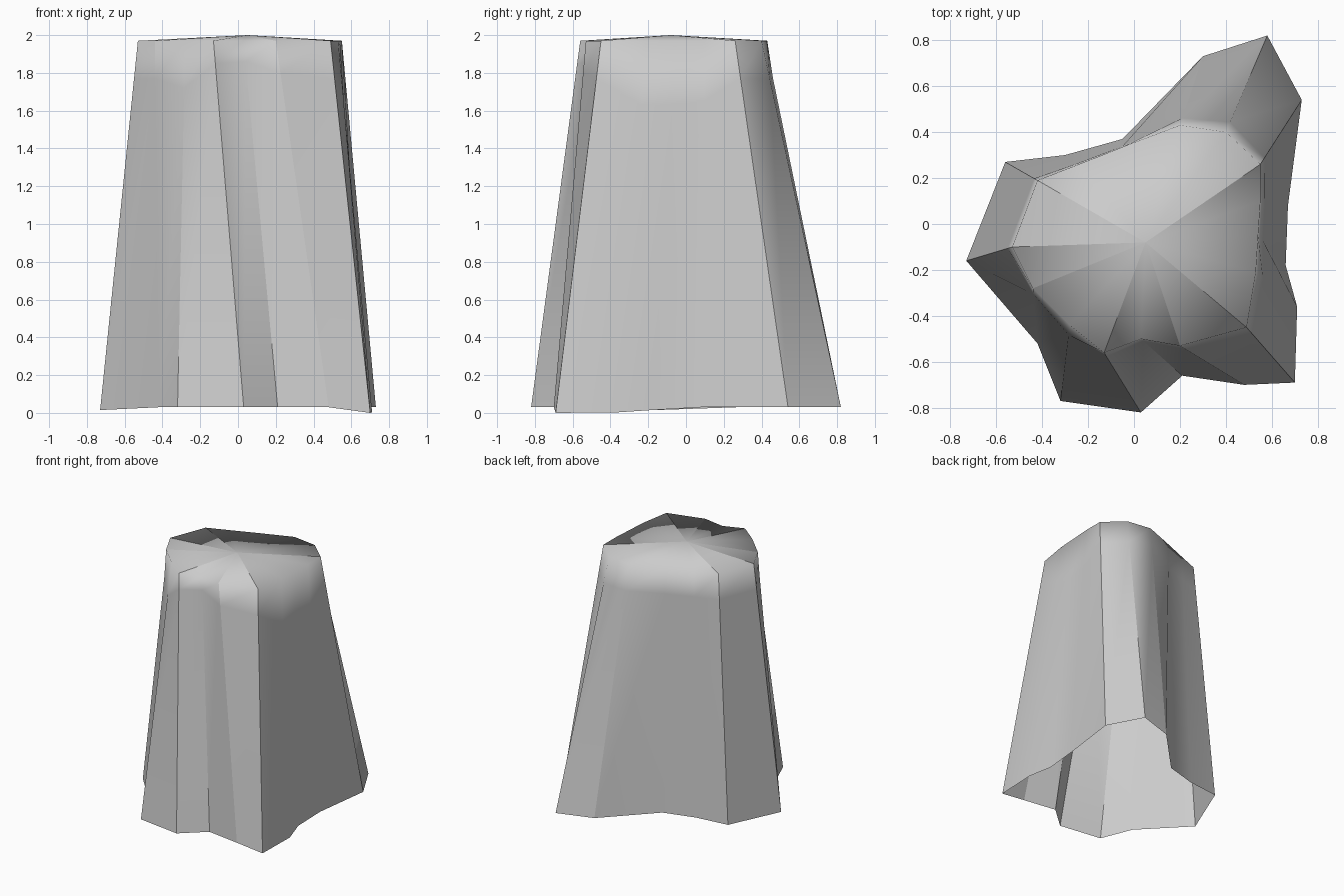
import bpy
import bmesh
from mathutils import Vector

# Remove the default cube only
default_cube = bpy.data.objects.get("Cube")
if default_cube:
    bpy.data.objects.remove(default_cube, do_unlink=True)

APEX = Vector((.05, -.08, 2))
FOOT_LEVEL = .03
RIM_LEVEL = 1.97

# Columns of the fluted wall, counter-clockwise: foot x, y and rim x, y
columns = [
    (.58, .82, .4, .4), (.3, .73, .2, .43),
    (-.05, .37, -.05, .335), (-.3, .3, -.25, .256),
    (-.56, .27, -.42, .19), (-.73, -.16, -.53, -.1),
    (-.42, -.52, -.44, -.28), (-.32, -.77, -.28, -.44),
    (.03, -.82, -.13, -.56), (.21, -.66, .03, -.5),
    (.48, -.7, .2, -.53), (.7, -.69, .49, -.45),
    (.71, -.36, .53, -.21), (.66, -.18, .54, -.05),
    (.67, .08, .55, .1), (.73, .54, .55, .26),
]
# Feet that hang lower than the rest
low_feet = {5: .015, 11: 0, 12: .003, 13: .015}
# Height where the wall starts to round over into the top
shoulders = {7: 1.72, 8: 1.85, 9: 1.86, 10: 1.8, 12: 1.63, 13: 1.63, 14: 1.65}
SHOULDER_LEVEL = 1.77
# Hard creases on the wall, on the rounded band and on the top
wall_creases = {0, 1, 4, 5, 7, 8, 9, 10, 11, 15}
top_creases = {4, 5, 6, 8, 10, 11, 15}


def make_material(name, color):
    mat = bpy.data.materials.new(name)
    mat.use_nodes = True
    mat.diffuse_color = color
    mat.node_tree.nodes["Principled BSDF"].inputs["Base Color"].default_value = color
    return mat


def build_column():
    bm = bmesh.new()
    feet, bends, rims = [], [], []
    for i, (fx, fy, rx, ry) in enumerate(columns):
        foot = Vector((fx, fy, low_feet.get(i, FOOT_LEVEL)))
        rim = Vector((rx, ry, RIM_LEVEL))
        level = shoulders.get(i, SHOULDER_LEVEL)
        bend = foot.lerp(rim, (level - foot.z) / (rim.z - foot.z))
        feet.append(bm.verts.new(foot))
        bends.append(bm.verts.new(bend))
        rims.append(bm.verts.new(rim))
    apex = bm.verts.new(APEX)

    # Open-bottomed wall, rounded band and shallow fan on top
    count = len(columns)
    for i in range(count):
        j = (i + 1) % count
        bm.faces.new((feet[i], feet[j], bends[j], bends[i]))
        bm.faces.new((bends[i], bends[j], rims[j], rims[i]))
        bm.faces.new((rims[i], rims[j], apex))

    # Smooth faces, split by the creases
    for face in bm.faces:
        face.smooth = True
    for i in range(count):
        if i in wall_creases:
            bm.edges.get((feet[i], bends[i])).smooth = False
        if i in top_creases:
            bm.edges.get((bends[i], rims[i])).smooth = False
            bm.edges.get((rims[i], apex)).smooth = False

    mesh = bpy.data.meshes.new("rock_column")
    bm.to_mesh(mesh)
    bm.free()
    return mesh


rock = bpy.data.objects.new("rock_column", build_column())
bpy.context.collection.objects.link(rock)
rock.data.materials.append(make_material("stone grey", (.6, .6, .6, 1)))
